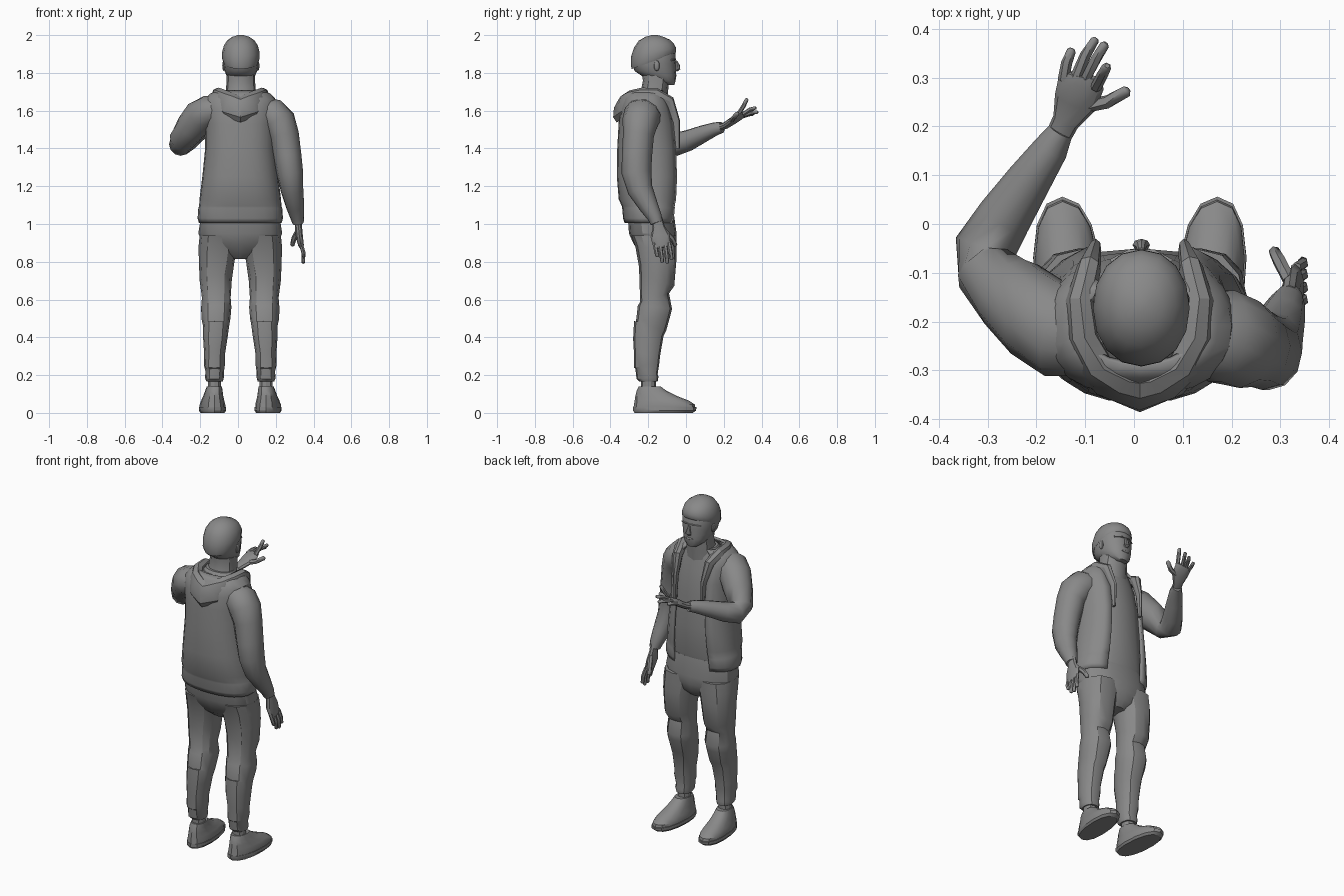
import bpy, bmesh, math
from mathutils import Vector

CX = 0.012  # body centre line
GREY = bpy.data.materials.new("dark_grey")
GREY.diffuse_color = (.25, .25, .25, 1)


def finish(name, bm, angle=32, fix=True):
    if fix:
        bmesh.ops.recalc_face_normals(bm, faces=bm.faces)
    me = bpy.data.meshes.new(name)
    bm.to_mesh(me)
    bm.free()
    me.materials.append(GREY)
    ob = bpy.data.objects.new(name, me)
    bpy.context.collection.objects.link(ob)
    bpy.ops.object.select_all(action='DESELECT')
    ob.select_set(True)
    bpy.context.view_layer.objects.active = ob
    bpy.ops.object.shade_smooth_by_angle(angle=math.radians(angle))
    return ob


def skin(name, rings, closed=True, angle=32):
    """Bridge rings of points; closed rings get end caps."""
    bm = bmesh.new()
    vs = [[bm.verts.new(p) for p in r] for r in rings]
    n = len(vs[0])
    for a, b in zip(vs, vs[1:]):
        for i in range(n if closed else n - 1):
            j = (i + 1) % n
            bm.faces.new((a[i], b[i], b[j], a[j]))
    if closed:
        bm.faces.new(vs[0])
        bm.faces.new(vs[-1][::-1])
    return finish(name, bm, angle, closed)


def loft(name, secs, n=14, p=2.3, gap=None, shear=0, angle=32):
    """Upright loft: sections are (z, x centre, half width, back y, front y, optional tilt)."""
    rings = []
    for z, cx, rx, y0, y1, *tilt in secs:
        cy, ry, ring = (y0 + y1) / 2, (y1 - y0) / 2, []
        for i in range(n):
            t = gap + (2 * math.pi - 2 * gap) * i / (n - 1) if gap else 2 * math.pi * i / n
            s, c = math.sin(t), math.cos(t)
            dx = rx * math.copysign(abs(s) ** (2 / p), s)
            dy = ry * math.copysign(abs(c) ** (2 / p), c)
            ring.append((cx + dx + shear * dy, cy + dy, z + (tilt[0] * dy if tilt else 0)))
        rings.append(ring)
    return skin(name, rings, gap is None, angle)


def tube(name, path, hint=(1, 0, 0), n=10, angle=32):
    """Tube along points (x, y, z, radius towards hint, other radius)."""
    pts, rings = [Vector(q[:3]) for q in path], []
    for i, q in enumerate(path):
        t = (pts[min(i + 1, len(pts) - 1)] - pts[max(i - 1, 0)]).normalized()
        h = Vector(hint)
        a = (h - t * h.dot(t)).normalized()
        b = t.cross(a)
        rings.append([pts[i] + a * q[3] * math.cos(2 * math.pi * k / n)
                      + b * q[4] * math.sin(2 * math.pi * k / n) for k in range(n)])
    return skin(name, rings, True, angle)


def ball(name, loc, size, seg=10):
    bm = bmesh.new()
    bmesh.ops.create_uvsphere(bm, u_segments=seg, v_segments=6, radius=1)
    for v in bm.verts:
        v.co = Vector(loc) + Vector(v.co[i] * size[i] for i in range(3))
    return finish(name, bm)


def finger(name, pts, r=0.0115):
    k = [1, 1, 0.85, 0.45]
    a, b, c = map(Vector, pts)
    tip = c + (c - b).normalized() * 0.005
    tube(name, [(*q, r * k[i], r * k[i]) for i, q in enumerate((a, b, c, tip))], (0.6, 0.5, 0.2), 6, 50)


# Head, hair, neck and face
HX = 0.015
loft("head", [(1.735, HX, .03, -.115, -.062), (1.757, HX, .06, -.17, -.055), (1.785, HX, .076, -.235, -.052),
              (1.81, HX, .086, -.272, -.052), (1.85, HX, .093, -.286, -.054), (1.90, HX, .095, -.284, -.055),
              (1.95, HX, .085, -.258, -.08), (1.985, HX, .05, -.21, -.12)], 16, 2.2, angle=45)
loft("hair", [(1.862, HX, .094, -.287, -.056, .36), (1.875, HX, .099, -.292, -.052, .3),
              (1.91, HX, .099, -.291, -.053, .2), (1.945, HX, .09, -.275, -.065, .1),
              (1.973, HX, .071, -.25, -.085, .03), (1.991, HX, .045, -.215, -.12), (2.0, HX, .014, -.182, -.15)],
     16, 2.1, angle=50)
loft("neck", [(1.62, HX, .095, -.27, -.10), (1.70, HX, .08, -.24, -.095), (1.76, HX, .075, -.228, -.09),
              (1.83, HX, .074, -.24, -.09)], 12)
tube("nose", [(HX, -.054, 1.865, .008, .006), (HX, -.045, 1.84, .011, .012), (HX, -.043, 1.822, .018, .013),
              (HX, -.052, 1.81, .012, .006)], n=8)
tube("brow", [(HX - .06, -.08, 1.868, .005, .01), (HX - .025, -.058, 1.872, .005, .007),
              (HX + .025, -.058, 1.872, .005, .007), (HX + .06, -.08, 1.868, .005, .01)], (0, 0, 1), 6)
ball("mouth", (HX, -.056, 1.785), (.026, .007, .007))
for s in (1, -1):
    ball("ear", (HX + s * .09, -.155, 1.838), (.009, .016, .028))

# Shirt
loft("shirt", [(1.02, CX, .19, -.30, -.075), (1.08, CX, .195, -.31, -.06), (1.25, CX, .175, -.33, -.055),
               (1.45, CX, .165, -.33, -.065), (1.58, CX, .15, -.32, -.085), (1.66, CX, .12, -.29, -.105),
               (1.71, CX, .085, -.25, -.115)], 16)

# Open jacket with hem band
jacket = loft("jacket", [(1.005, CX, .219, -.325, -.06), (1.03, CX, .226, -.333, -.05), (1.085, CX, .222, -.338, -.044),
                         (1.095, CX, .218, -.34, -.045), (1.13, CX, .216, -.356, -.036), (1.25, CX, .201, -.366, -.03),
                         (1.40, CX, .186, -.364, -.036), (1.53, CX, .186, -.357, -.05), (1.61, CX, .195, -.35, -.07),
                         (1.66, CX, .188, -.335, -.09), (1.69, CX, .16, -.315, -.105),
                         (1.71, CX, .115, -.29, -.115)], 21, 2.4, gap=.5)
sol = jacket.modifiers.new("thickness", 'SOLIDIFY')
sol.thickness = .015

# Hood draped behind the neck, running into the front edges
side = [(.092, -.045, 1.40, .012, .008), (.092, -.052, 1.54, .022, .013), (.105, -.092, 1.65, .032, .025),
        (.122, -.16, 1.685, .036, .03), (.118, -.225, 1.678, .045, .034), (.095, -.285, 1.655, .058, .036),
        (.055, -.325, 1.628, .068, .036)]
hood = [(CX - x, y, z, a, b) for x, y, z, a, b in side] + [(CX, -.347, 1.605, .07, .036)] \
    + [(CX + x, y, z, a, b) for x, y, z, a, b in side[::-1]]
tube("hood", hood, (0, .3, 1), 8)
loft("hood_lining", [(1.60, CX, .09, -.335, -.17), (1.66, CX, .105, -.315, -.13), (1.695, CX, .095, -.27, -.13)], 12)

# Trousers: hips, then both legs and shoes
loft("hips", [(.815, CX, .05, -.21, -.10), (.85, CX, .13, -.25, -.068), (.90, CX, .20, -.28, -.054),
              (.95, CX, .222, -.302, -.05), (1.06, CX, .205, -.31, -.065)], 16, 2.3)
legs = [(.165, .136, .043, -.245, -.15), (.185, .137, .05, -.262, -.146, .1), (.22, .135, .049, -.268, -.15, -.25),
        (.255, .137, .056, -.274, -.14, .25), (.31, .136, .055, -.276, -.138, -.2), (.40, .132, .065, -.28, -.119, .1),
        (.46, .128, .069, -.275, -.105, -.3), (.50, .129, .077, -.265, -.082, .2), (.56, .127, .080, -.255, -.074, -.1),
        (.61, .127, .076, -.243, -.09, .3), (.70, .13, .085, -.247, -.062, -.3), (.80, .125, .094, -.25, -.05, .2),
        (.88, .118, .103, -.268, -.05), (.94, .112, .103, -.29, -.05)]
shoe = [(.028, .147, .066, -.278, .05), (.045, .147, .066, -.275, .046), (.065, .146, .06, -.272, .015),
        (.09, .143, .052, -.268, -.05), (.115, .14, .046, -.262, -.1), (.14, .137, .04, -.25, -.135)]
sole = [(0, .147, .062, -.272, .035), (.012, .147, .070, -.28, .053), (.03, .147, .069, -.28, .056)]
for s in (1, -1):
    def put(rows):
        return [(z, CX + s * x, *rest) for z, x, *rest in rows]
    loft("trouser_leg", put(legs), 12)
    loft("ankle", put([(.10, .137, .036, -.238, -.16), (.18, .137, .036, -.238, -.16)]), 10)
    loft("shoe", put(shoe), 14, shear=s * .07)
    loft("shoe_sole", put(sole), 14, shear=s * .07)

# Hanging arm
tube("hanging_sleeve", [(.07, -.215, 1.61, .05, .06), (.13, -.22, 1.60, .07, .085), (.18, -.23, 1.578, .09, .1),
                        (.217, -.243, 1.54, .09, .095), (.243, -.252, 1.47, .08, .082), (.262, -.26, 1.36, .074, .08),
                        (.275, -.262, 1.27, .07, .079), (.286, -.242, 1.18, .06, .067), (.303, -.195, 1.09, .048, .05),
                        (.314, -.165, 1.035, .037, .038), (.318, -.155, 1.005, .03, .033)], (1, 0, 0), 12, 45)
tube("hanging_hand", [(.318, -.152, 1.03, .027, .02), (.32, -.145, .985, .032, .02), (.324, -.138, .94, .05, .02),
                      (.333, -.128, .89, .047, .016), (.337, -.124, .875, .038, .01)], (0, 1, 0), 10)
for y, tip in [(-.165, .825), (-.14, .795), (-.113, .79), (-.09, .81)]:
    finger("hanging_finger", [(.332, y, .90), (.346, y + .008, .85), (.346, y + .014, tip + .005)])
finger("hanging_thumb", [(.318, -.115, .965), (.297, -.075, .925), (.287, -.056, .888)], .014)

# Raised arm
tube("raised_sleeve", [(-.04, -.235, 1.61, .055, .06), (-.10, -.228, 1.605, .075, .085), (-.15, -.22, 1.597, .087, .097),
                       (-.197, -.192, 1.567, .096, .092), (-.25, -.145, 1.508, .084, .082), (-.3, -.098, 1.442, .07, .066),
                       (-.304, -.047, 1.423, .062, .064), (-.265, .015, 1.443, .056, .056), (-.215, .09, 1.477, .046, .046),
                       (-.17, .155, 1.503, .036, .036), (-.15, .19, 1.512, .03, .026)], (0, 0, 1), 12, 45)
tube("raised_hand", [(-.16, .17, 1.507, .026, .018), (-.14, .21, 1.522, .028, .018), (-.12, .25, 1.548, .045, .019),
                     (-.108, .29, 1.572, .048, .016), (-.106, .305, 1.58, .04, .01)], (1, -.15, .15), 10)
for pts in ([(-.145, .295, 1.568), (-.138, .33, 1.58), (-.128, .355, 1.583)],
            [(-.12, .30, 1.575), (-.1, .345, 1.59), (-.08, .377, 1.592)],
            [(-.098, .30, 1.58), (-.078, .338, 1.605), (-.06, .367, 1.615)],
            [(-.078, .28, 1.585), (-.065, .305, 1.625), (-.056, .322, 1.66)]):
    finger("raised_finger", pts)
finger("raised_thumb", [(-.11, .24, 1.545), (-.055, .25, 1.56), (-.015, .272, 1.585)], .014)
